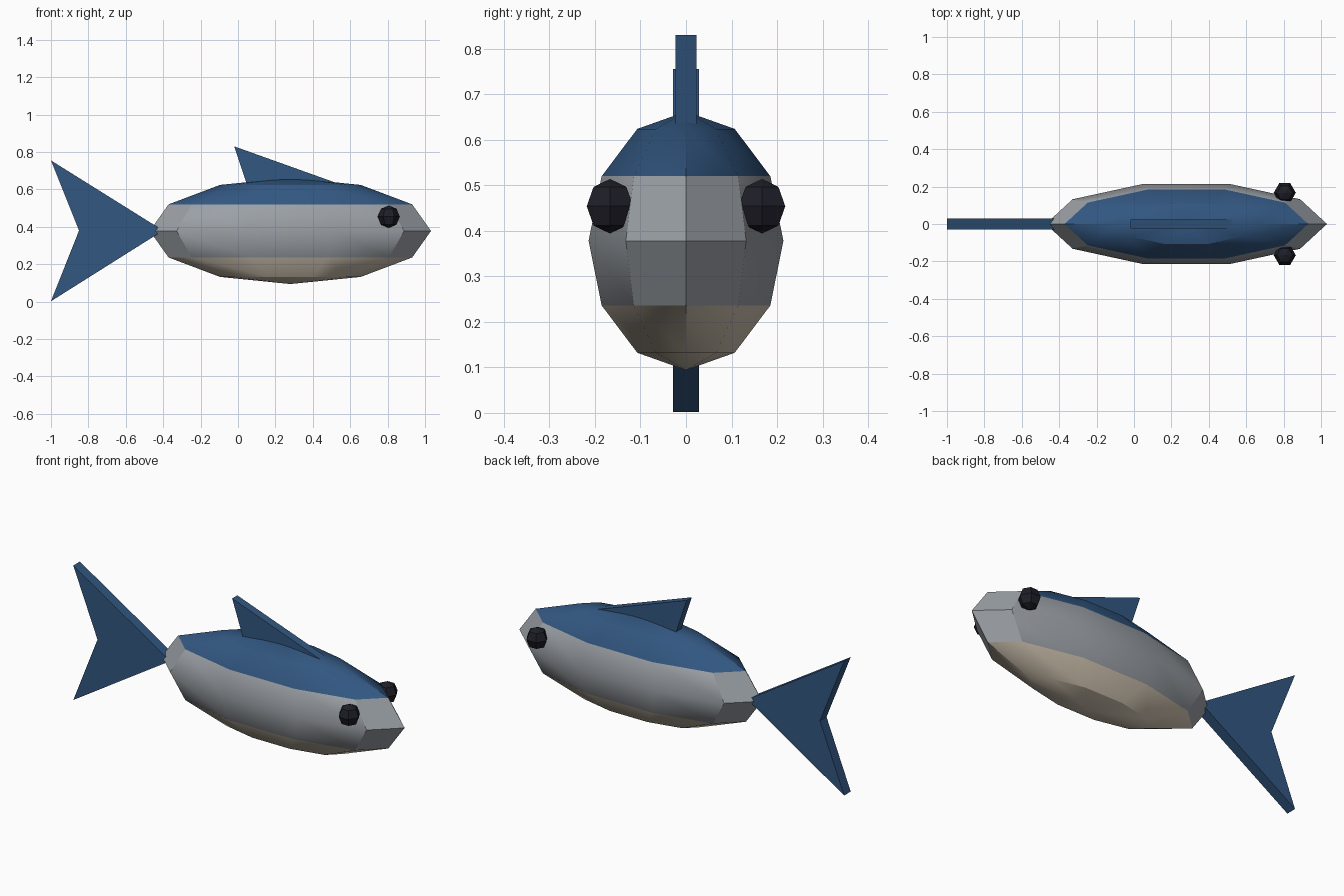
import bpy, bmesh, math
from mathutils import Matrix

old = bpy.data.objects.get("Cube")
if old:
    bpy.data.objects.remove(old, do_unlink=True)


def material(name, rgb):
    m = bpy.data.materials.new(name)
    m.use_nodes = True
    m.diffuse_color = (*rgb, 1)
    m.node_tree.nodes["Principled BSDF"].inputs["Base Color"].default_value = (*rgb, 1)
    return m


blue = material("deep blue", (0.032, 0.095, 0.22))
silver = material("silver grey", (0.33, 0.355, 0.385))
cream = material("belly cream", (0.62, 0.54, 0.43))
black = material("eye black", (0.013, 0.013, 0.021))


def finish(bm, name, mats):
    bmesh.ops.recalc_face_normals(bm, faces=bm.faces)
    mesh = bpy.data.meshes.new(name)
    bm.to_mesh(mesh)
    bm.free()
    for m in mats:
        mesh.materials.append(m)
    ob = bpy.data.objects.new(name, mesh)
    bpy.context.collection.objects.link(ob)
    return ob


def ellipsoid(name, segments, rings, radii, centre, mats, rule=None):
    # sphere turned so that a vertex column points along y
    bm = bmesh.new()
    bmesh.ops.create_uvsphere(bm, u_segments=segments, v_segments=rings, radius=1,
                              matrix=Matrix.Rotation(math.pi / 2, 4, "Z"))
    bmesh.ops.scale(bm, vec=radii, verts=bm.verts)
    bmesh.ops.translate(bm, vec=centre, verts=bm.verts)
    if rule:
        for f in bm.faces:
            f.material_index = rule(f.calc_center_median().z)
    return finish(bm, name, mats)


def fin(name, outline, half):
    # flat outline in the xz plane, given thickness along y
    bm = bmesh.new()
    face = bm.faces.new([bm.verts.new((x, -half, z)) for x, z in outline])
    ext = bmesh.ops.extrude_face_region(bm, geom=[face])["geom"]
    bmesh.ops.translate(bm, vec=(0, 2 * half, 0),
                        verts=[v for v in ext if isinstance(v, bmesh.types.BMVert)])
    return finish(bm, name, [blue])


# body: blue back, silver flanks, cream belly
body = ellipsoid("body", 10, 6, (0.752, 0.225, 0.284), (0.28, 0, 0.378),
                 [silver, blue, cream],
                 lambda z: 1 if z > 0.53 else 2 if z < 0.23 else 0)
bpy.ops.object.select_all(action="DESELECT")
body.select_set(True)
bpy.context.view_layer.objects.active = body
bpy.ops.object.shade_smooth_by_angle(angle=math.radians(30))

# fins
fin("tail_fin", [(-0.4, 0.38), (-1, 0.755), (-0.85, 0.38), (-1, 0.002)], 0.029)
fin("dorsal_fin", [(-0.02, 0.83), (0.05, 0.62), (0.55, 0.626)], 0.023)

# eyes
for side, y in (("right", -0.167), ("left", 0.167)):
    ellipsoid(side + "_eye", 6, 4, (0.059, 0.059, 0.06), (0.806, y, 0.454), [black])
